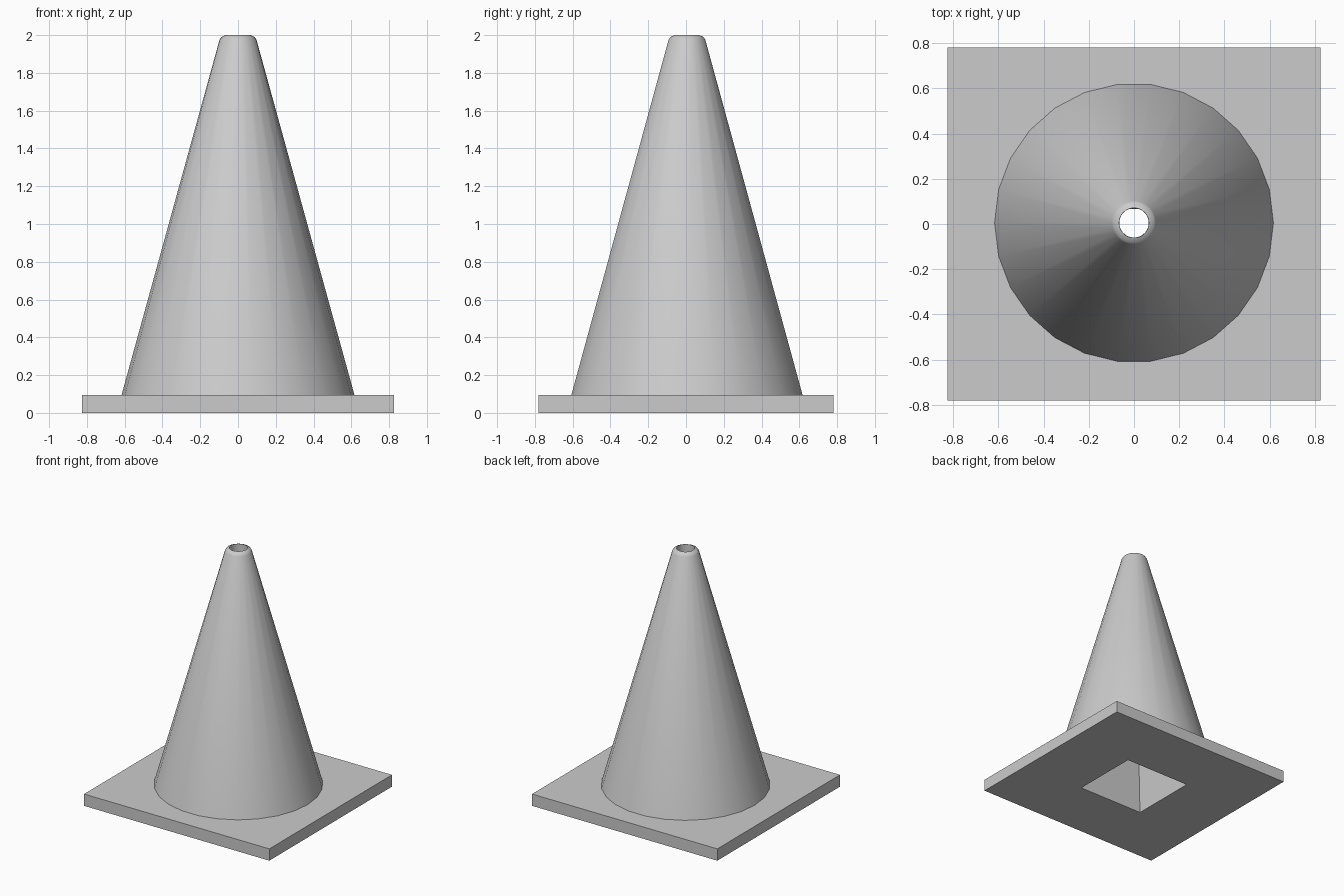
import bpy
import bmesh
from math import cos, sin, tau, radians

if "Cube" in bpy.data.objects:
    bpy.data.objects.remove(bpy.data.objects["Cube"])

SIDES = 26


def circle(r, z):
    return [(r * cos(tau * i / SIDES), r * sin(tau * i / SIDES) + 0.005, z)
            for i in range(SIDES)]


def rect(x, y, z):
    return [(-x, -y, z), (x, -y, z), (x, y, z), (-x, y, z)]


def loft(name, rings, smooth_angle=None):
    """Skin a sequence of equal-count rings into one surface."""
    bm = bmesh.new()
    loops = [[bm.verts.new(p) for p in ring] for ring in rings]
    for a, b in zip(loops, loops[1:]):
        n = len(a)
        for i in range(n):
            j = (i + 1) % n
            bm.faces.new((a[i], a[j], b[j], b[i]))
    mesh = bpy.data.meshes.new(name)
    bm.to_mesh(mesh)
    bm.free()
    obj = bpy.data.objects.new(name, mesh)
    bpy.context.collection.objects.link(obj)
    if smooth_angle:
        bpy.ops.object.select_all(action='DESELECT')
        bpy.context.view_layer.objects.active = obj
        obj.select_set(True)
        bpy.ops.object.shade_smooth_by_angle(angle=radians(smooth_angle))
    return obj


# Rectangular base plate with the tapering square bore rising inside the cone
loft("base_plate", [
    rect(0.067, 0.067, 1.92),
    rect(0.29, 0.275, 0),
    rect(0.825, 0.78, 0),
    rect(0.825, 0.78, 0.095),
    rect(0.3, 0.3, 0.095),
])

# Cone body with chamfered tip and round throat
loft("cone_body", [
    circle(0.617, 0.093),
    circle(0.098, 1.975),
    circle(0.088, 1.99),
    circle(0.066, 2.0),
    circle(0.065, 1.91),
], smooth_angle=50)
